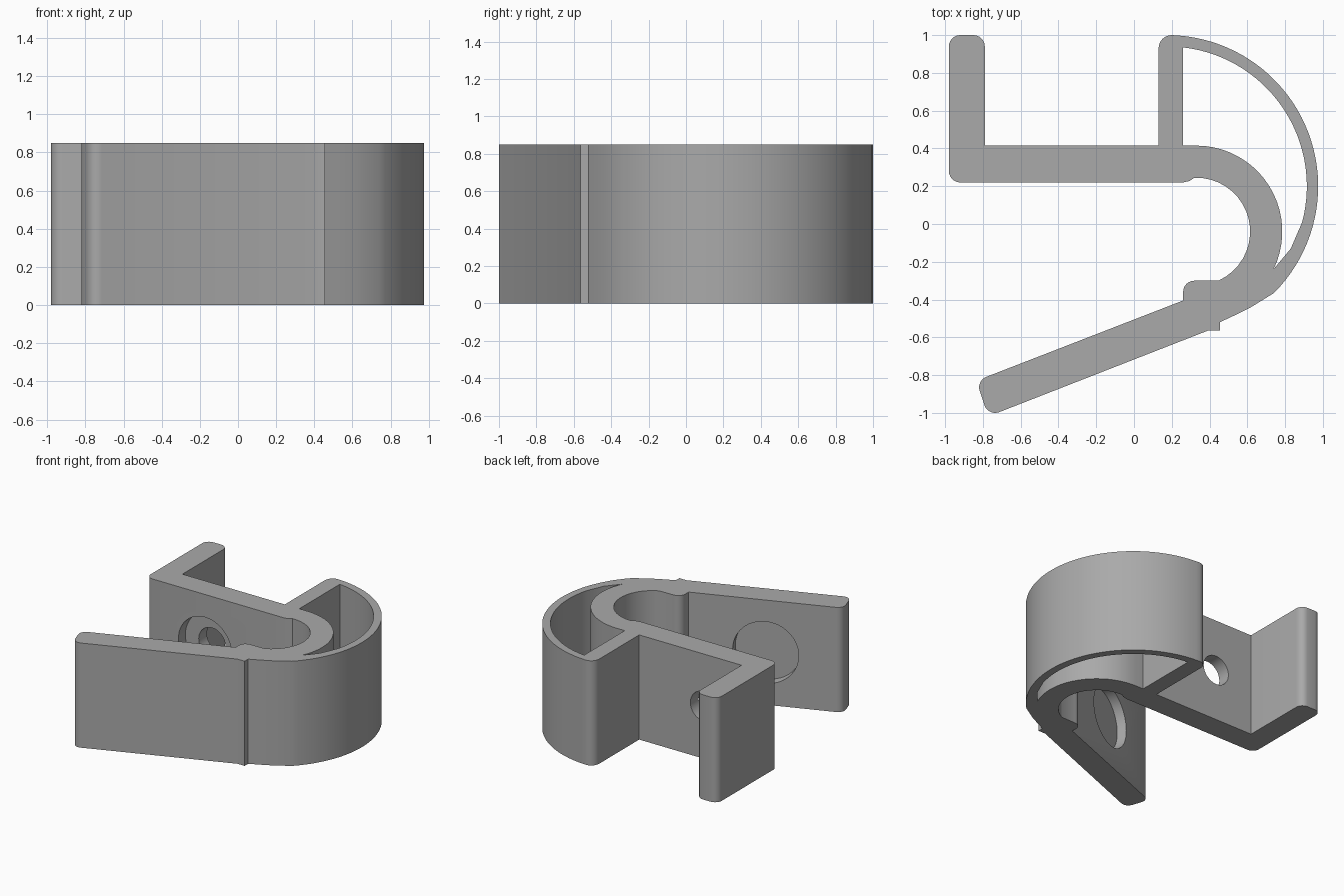
import bpy, bmesh, math
from mathutils import Vector, Matrix

cube = bpy.data.objects.get("Cube")
if cube:
    bpy.data.objects.remove(cube, do_unlink=True)

HEIGHT = 0.85

grey = bpy.data.materials.new("plain grey")
grey.use_nodes = True
grey.diffuse_color = (0.4, 0.4, 0.4, 1)
grey.node_tree.nodes["Principled BSDF"].inputs["Base Color"].default_value = (0.4, 0.4, 0.4, 1)


def arc(cx, cy, r, start, end, steps=6):
    """Points along an arc, angles in degrees."""
    angles = [math.radians(start + (end - start) * i / steps) for i in range(steps + 1)]
    return [(cx + r * math.cos(a), cy + r * math.sin(a)) for a in angles]


def extrude_loops(name, loops, height):
    """Fill closed outlines (later ones are openings) and extrude upward."""
    bm = bmesh.new()
    for loop in loops:
        vs = [bm.verts.new((x, y, 0)) for x, y in loop]
        for i, v in enumerate(vs):
            bm.edges.new((v, vs[i - 1]))
    bmesh.ops.triangle_fill(bm, edges=bm.edges[:], use_beauty=True, use_dissolve=False)
    top = bmesh.ops.extrude_face_region(bm, geom=bm.faces[:])["geom"]
    bmesh.ops.translate(bm, verts=[g for g in top if isinstance(g, bmesh.types.BMVert)],
                        vec=(0, 0, height))
    bmesh.ops.recalc_face_normals(bm, faces=bm.faces[:])
    mesh = bpy.data.meshes.new(name)
    bm.to_mesh(mesh)
    bm.free()
    mesh.materials.append(grey)
    obj = bpy.data.objects.new(name, mesh)
    bpy.context.collection.objects.link(obj)
    return obj


def cut_round(target, name, centre, axis, radius, depth):
    """Cut a round hole reaching depth to either side of centre along axis."""
    bm = bmesh.new()
    turn = Vector(axis).to_track_quat("Z", "Y").to_matrix().to_4x4()
    bmesh.ops.create_cone(bm, cap_ends=True, segments=48, radius1=radius, radius2=radius,
                          depth=2 * depth, matrix=Matrix.Translation(centre) @ turn)
    mesh = bpy.data.meshes.new(name)
    bm.to_mesh(mesh)
    bm.free()
    mesh.materials.append(grey)
    cutter = bpy.data.objects.new(name, mesh)
    bpy.context.collection.objects.link(cutter)
    cutter.hide_render = True
    mod = target.modifiers.new(name, "BOOLEAN")
    mod.operation, mod.solver, mod.object = "DIFFERENCE", "EXACT", cutter
    bpy.context.view_layer.objects.active = target
    bpy.ops.object.modifier_apply(modifier=name)
    bpy.data.objects.remove(cutter, do_unlink=True)


# Hooked leg, back plate top and rib
outline = arc(-0.92, 0.94, 0.06, 180, 90) + arc(-0.85, 0.94, 0.06, 90, 0)
outline += [(-0.79, 0.415), (0.13, 0.415)]
outline += arc(0.2, 0.93, 0.07, 180, 90)
# Thin outer bow down to the stop
outline += arc(0.175, 0.2, 0.8, 86, -45, 40)
outline += [(0.62, -0.44), (0.53, -0.485), (0.455, -0.52), (0.455, -0.565), (0.39, -0.565)]
# Slanted arm with a rounded end
outline += arc(-0.735, -0.94, 0.06, 291, 201) + arc(-0.76, -0.865, 0.06, 201, 111)
outline += [(0.26, -0.405)]
# Inner bump and inside of the spring bend
outline += arc(0.32, -0.36, 0.06, 180, 90)
outline += arc(0.33, -0.04, 0.285, -65, 92, 18)
outline += [(0.295, 0.228), (0.26, 0.22)]
outline += arc(-0.92, 0.28, 0.06, 270, 180)

# Opening between rib, outer bow and spring bend
opening = [(0.26, 0.415)] + arc(0.175, 0.2, 0.74, 83.4, -15, 30)
opening += [(0.83, -0.13)] + arc(0.33, -0.04, 0.455, -26, 90, 20)

clip = extrude_loops("spring_clip_body", [outline, opening], HEIGHT)

# Screw hole with counterbore in the back plate, shallow pocket in the arm
middle = HEIGHT / 2
cut_round(clip, "screw_hole", (-0.45, 0.32, middle), (0, 1, 0), 0.12, 0.3)
cut_round(clip, "counterbore", (-0.45, 0.22, middle), (0, 1, 0), 0.24, 0.09)
cut_round(clip, "arm_pocket", (-0.285, -0.615, middle), (-0.355, 0.935, 0), 0.25, 0.08)

bpy.ops.object.select_all(action="DESELECT")
clip.select_set(True)
bpy.context.view_layer.objects.active = clip
bpy.ops.object.shade_smooth_by_angle(angle=math.radians(30))
